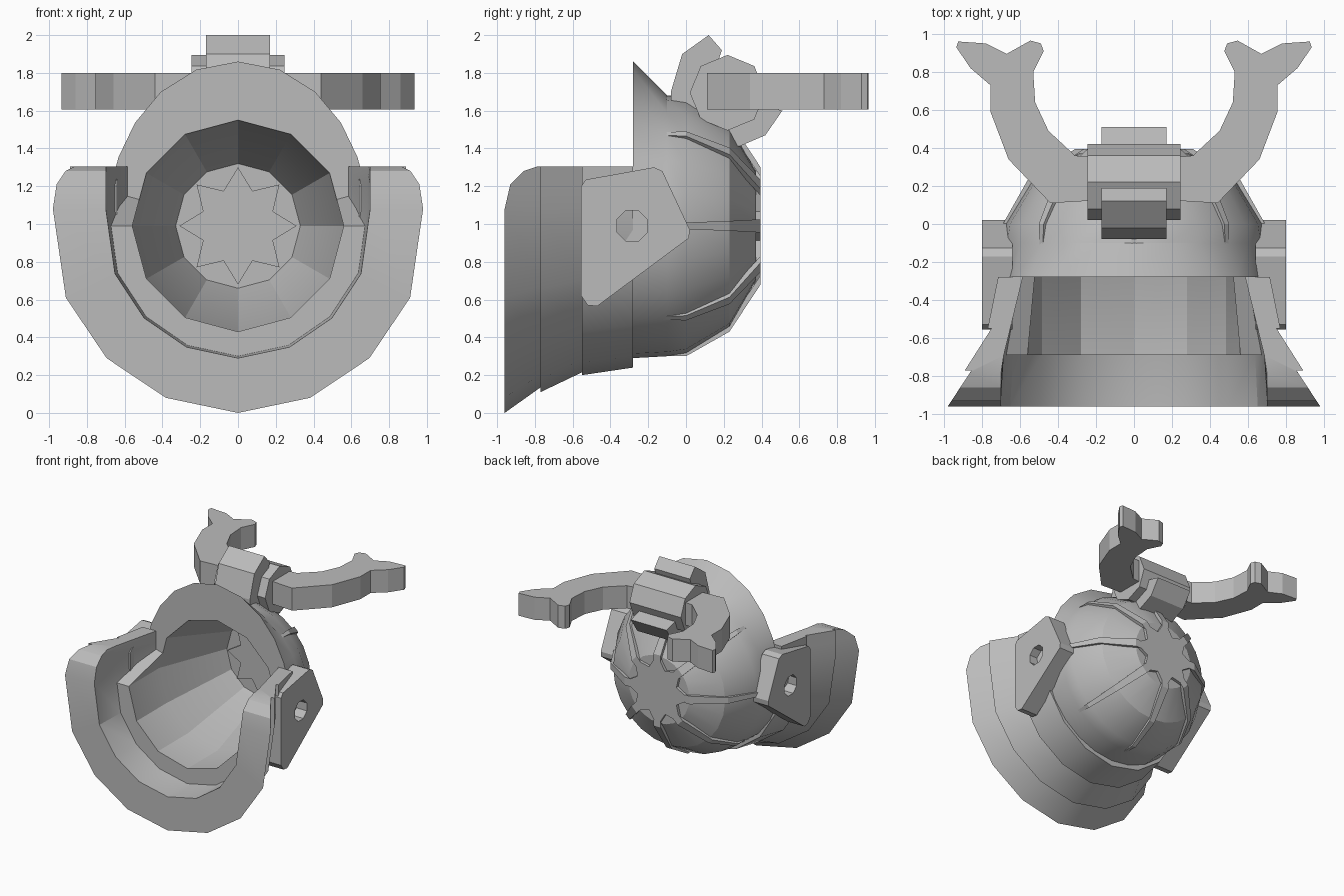
import bpy, bmesh
from math import sin, cos, pi, radians

if "Cube" in bpy.data.objects:
    bpy.data.objects.remove(bpy.data.objects["Cube"])

grey = bpy.data.materials.new("plain_grey")
grey.use_nodes = True
grey.diffuse_color = (0.5, 0.5, 0.5, 1)
grey.node_tree.nodes["Principled BSDF"].inputs["Base Color"].default_value = (0.5, 0.5, 0.5, 1)

AXIS_Z = 0.99  # height of the bowl's axis, which runs along y


def finish(name, bm, smooth=None):
    bmesh.ops.recalc_face_normals(bm, faces=bm.faces)
    mesh = bpy.data.meshes.new(name)
    bm.to_mesh(mesh)
    bm.free()
    mesh.materials.append(grey)
    obj = bpy.data.objects.new(name, mesh)
    bpy.context.collection.objects.link(obj)
    if smooth:
        bpy.ops.object.select_all(action='DESELECT')
        bpy.context.view_layer.objects.active = obj
        obj.select_set(True)
        bpy.ops.object.shade_smooth_by_angle(angle=radians(smooth))
    return obj


def loft(name, rings, smooth=None):
    """Skin closed rings of equal length and cap both ends."""
    bm = bmesh.new()
    loops = [[bm.verts.new(p) for p in ring] for ring in rings]
    n = len(loops[0])
    for a, b in zip(loops, loops[1:]):
        for i in range(n):
            j = (i + 1) % n
            bm.faces.new((a[i], a[j], b[j], b[i]))
    bm.faces.new(loops[0])
    bm.faces.new(loops[-1])
    return finish(name, bm, smooth)


def prism(name, outline, place, low, high):
    """Extrude a 2D outline between two levels; place maps (u, v, level) to xyz."""
    return loft(name, [[place(u, v, h) for u, v in outline] for h in (low, high)])


def along_x(y, z, x):
    return (x, y, z)


def polar(radius, a, y):
    return (radius * cos(a), y, AXIS_Z + radius * sin(a))


# Bowl: outer shell with flared brim, rim dropping lower below, hollow inside
STEPS = 24
angles = [2 * pi * i / STEPS for i in range(STEPS)]


def twelve_sided(r, a):
    return r * cos(pi / 12) / cos(a % (pi / 6) - pi / 12)


def rim_y(a):
    return -0.28 if sin(a) > 0.1 else -0.69


def brim(a):
    return 0.70 + 0.17 * max(0, sin(a)) ** 2.5


bowl_rings = [[polar(r, a, y) for a in angles]
              for y, r in ((0.37, 0.29), (0.23, 0.535), (0, 0.675), (-0.1, 0.69))]
bowl_rings.append([polar(brim(a), a, -0.28) for a in angles])
bowl_rings.append([polar(brim(a), a, rim_y(a)) for a in angles])
bowl_rings.append([polar(twelve_sided(0.56, a), a, rim_y(a)) for a in angles])
bowl_rings.append([polar(twelve_sided(0.56, a), a, -0.275) for a in angles])
bowl_rings.append([polar(twelve_sided(0.33, a), a, 0.32) for a in angles])
loft("helmet_bowl", bowl_rings, 25)

# Star cap at the crown
star = [polar(0.2 if i % 2 else 0.31, i * pi / 8, 0)[::2] for i in range(16)]
prism("crown_star", star, lambda x, z, y: (x, y, z), 0.3, 0.395)

# Raised ribs running from the star towards the rim
for k in range(8):
    a = k * pi / 4
    rings = []
    for y, r, half in ((-0.2, 0.69, 0.006), (0, 0.69, 0.018), (0.23, 0.56, 0.026), (0.395, 0.31, 0.035)):
        ring = []
        for side, dr in ((-1, -0.05), (-1, 0), (1, 0), (1, -0.05)):
            x, _, z = polar(r + dr, a, y)
            ring.append((x - side * half * sin(a), y, z + side * half * cos(a)))
        rings.append(ring)
    loft("rib_%d" % (k + 1), rings)

# Layered neck guard: a section swept round a U, with rounded front corners
# each U station: x factor, height, furthest front y
half_u = [(0.39, 0.08, -1), (0.71, 0.29, -1), (0.93, 0.61, -1), (1, 1.08, -1),
          (1, 1.21, -0.93), (1, 1.28, -0.86), (1, 1.305, -0.785)]
u_path = [(-x, z, y) for x, z, y in reversed(half_u)] + [(0, 0, -1)] + half_u
# each section point: y, half width, bottom height
section = [(-0.28, 0.715, 0.24), (-0.55, 0.77, 0.2), (-0.55, 0.75, 0.215), (-0.77, 0.89, 0.11),
           (-0.77, 0.855, 0.135), (-0.96, 0.98, 0), (-0.96, 0.7, 0.29), (-0.69, 0.685, 0.3),
           (-0.28, 0.585, 0.39)]
guard_rings = []
for fx, z, limit in u_path:
    ring = []
    for y, width, bottom in section:
        if width > 0.9:
            width -= 0.66 * max(0, limit - y)
        drop = max(0, 1.08 - z) * (1.08 - bottom) / 1.08
        ring.append((fx * width, max(y, limit), 1.08 - drop if z < 1.08 else z))
    guard_rings.append(ring)
loft("neck_guard", guard_rings, 25)

# Side plates with a round socket
plate = [(-0.555, 1.2), (-0.53, 1.235), (-0.17, 1.3), (-0.125, 1.28), (0.02, 0.97),
         (0.015, 0.925), (-0.47, 0.565), (-0.52, 0.57), (-0.555, 0.62)]
socket = [(-0.285 + 0.088 * cos(i * pi / 4 + pi / 8), AXIS_Z + 0.088 * sin(i * pi / 4 + pi / 8))
          for i in range(8)]
for side, label in ((1, "left"), (-1, "right")):
    obj = prism(label + "_side_plate", plate, along_x, side * 0.64, side * 0.8)
    cutter = prism(label + "_socket_cutter", socket, along_x, side * 0.7, side * 0.9)
    cutter.hide_render = True
    cutter.hide_set(True)
    cutter.display_type = 'WIRE'
    cut = obj.modifiers.new("socket", 'BOOLEAN')
    cut.object = cutter
    cut.operation = 'DIFFERENCE'
    cut.solver = 'EXACT'

# Crest: slanted block with an eight-sided collar
block = [(0.12, 2.0), (0.19, 1.92), (0.17, 1.86), (0.36, 1.64), (0.51, 1.6), (0.42, 1.47),
         (0.28, 1.41), (0, 1.55), (-0.08, 1.66), (-0.08, 1.7), (-0.02, 1.9)]
prism("crest_block", block, along_x, -0.17, 0.17)
collar = [(0.22 + 0.2 * sin(i * pi / 4), 1.695 + 0.2 * cos(i * pi / 4)) for i in range(8)]
prism("crest_collar", collar, along_x, -0.245, 0.245)

# Forked horns on both sides of the crest
horn = [(0.1, 0.13), (0.44, 0.11), (0.66, 0.34), (0.755, 0.59), (0.755, 0.73), (0.86, 0.82),
        (0.935, 0.93), (0.925, 0.96), (0.78, 0.95), (0.67, 0.895), (0.545, 0.965), (0.49, 0.95),
        (0.475, 0.91), (0.53, 0.8), (0.52, 0.64), (0.45, 0.49), (0.31, 0.36), (0.1, 0.34)]
for side, label in ((1, "left"), (-1, "right")):
    prism(label + "_horn", horn, lambda x, y, z: (side * x, y, z), 1.605, 1.8)
